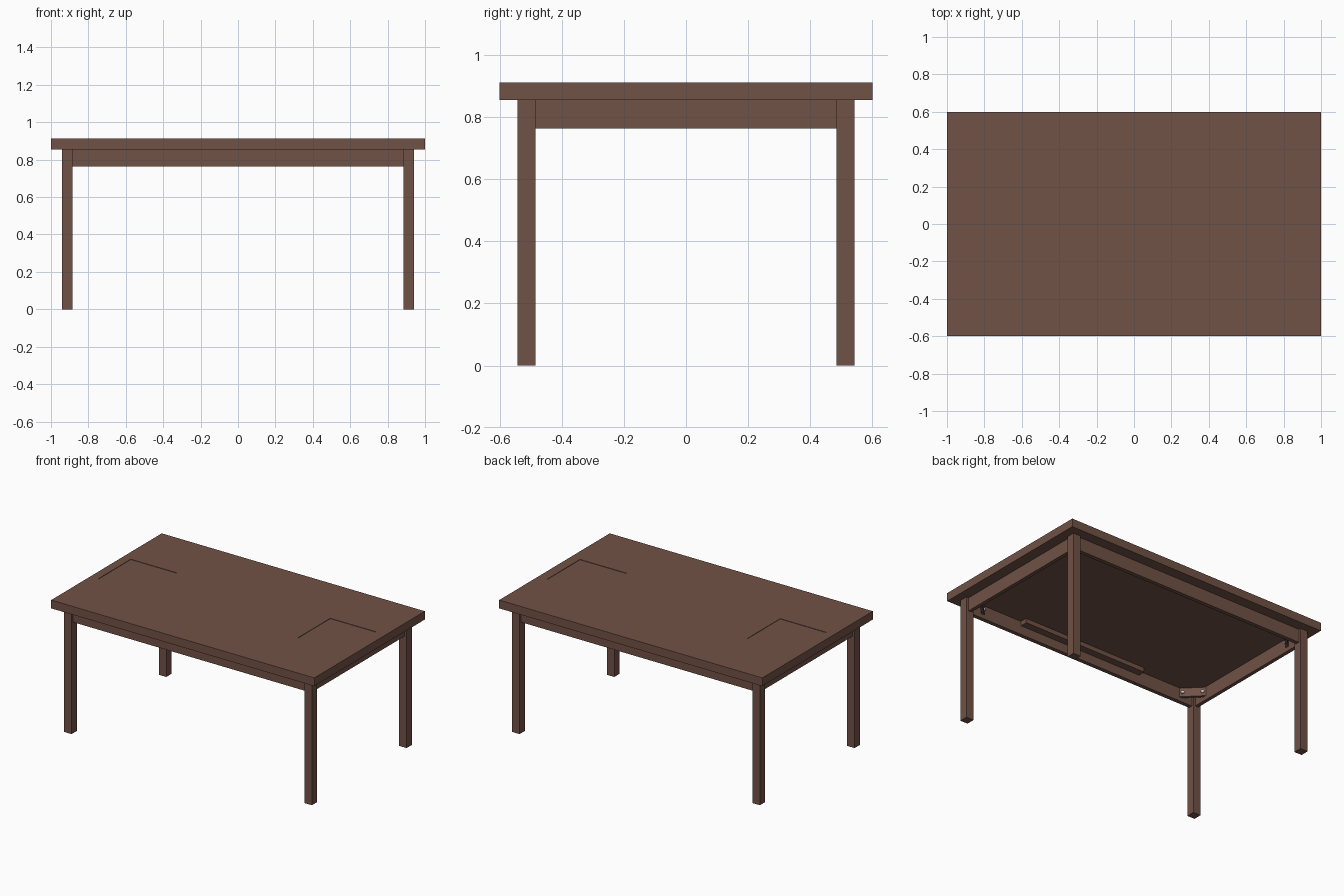
import bpy, bmesh, math
from mathutils import Vector, Matrix

if "Cube" in bpy.data.objects:
    bpy.data.objects.remove(bpy.data.objects["Cube"])

def material(name, col):
    m = bpy.data.materials.new(name)
    m.diffuse_color = (*col, 1)
    m.use_nodes = True
    m.node_tree.nodes["Principled BSDF"].inputs["Base Color"].default_value = m.diffuse_color
    return m

wood = material("brown_wood", (0.165, 0.085, 0.062))
steel = material("steel", (0.45, 0.5, 0.6))

def finish(name, bm, mat):
    me = bpy.data.meshes.new(name)
    bmesh.ops.recalc_face_normals(bm, faces=bm.faces)
    bm.to_mesh(me)
    bm.free()
    me.materials.append(mat)
    ob = bpy.data.objects.new(name, me)
    bpy.context.collection.objects.link(ob)
    return ob

def box(name, lo, hi, mat=wood, turn=None):
    bm = bmesh.new()
    lo, hi = Vector(lo), Vector(hi)
    bmesh.ops.create_cube(bm, size=1, matrix=Matrix.Translation((lo + hi) / 2) @ Matrix.Diagonal((*(hi - lo), 1)))
    if turn:
        bm.transform(turn)
    return finish(name, bm, mat)

# Table top with two shallow square insets
top = box("table_top", (-1, -0.6, 0.855), (1, 0.6, 0.912))
for side, x0, x1 in (("left", -0.94, -0.59), ("right", 0.577, 0.932)):
    cutter = box(side + "_inset_cutter", (x0, -0.18, 0.909), (x1, 0.178, 0.95))
    cutter.hide_render = True
    cutter.hide_viewport = True
    mod = top.modifiers.new(side + "_inset", 'BOOLEAN')
    mod.object = cutter
    mod.solver = 'EXACT'

# Aprons between the legs
for s, long_name, short_name in ((-1, "front_apron", "left_apron"), (1, "back_apron", "right_apron")):
    a, b = sorted((s * 0.500, s * 0.527))
    box(long_name, (-0.888, a, 0.763), (0.888, b, 0.855))
    a, b = sorted((s * 0.900, s * 0.925))
    box(short_name, (a, -0.487, 0.763), (b, 0.487, 0.855))

# Cleat under the top, inside the front apron
box("front_cleat", (-0.46, -0.5, 0.825), (0.49, -0.45, 0.855))

# Legs, each with a diagonal corner brace and two bolts
for sx, xn in ((-1, "left"), (1, "right")):
    for sy, yn in ((-1, "front"), (1, "back")):
        tag = f"{yn}_{xn}"
        x0, x1 = sorted((sx * 0.885, sx * 0.942))
        y0, y1 = sorted((sy * 0.485, sy * 0.543))
        box(tag + "_leg", (x0, y0, 0), (x1, y1, 0.855))
        # local +x points from the corner to the table centre
        turn = Matrix.Translation((sx * 0.842, sy * 0.442, 0.822)) @ Matrix.Rotation(math.atan2(-sy, -sx), 4, 'Z')
        box(tag + "_brace", (-0.018, -0.082, -0.03), (0, 0.082, 0.03), wood, turn)
        bm = bmesh.new()
        for y in (-0.062, 0.062):
            m = turn @ Matrix.Translation((0.003, y, 0)) @ Matrix.Rotation(math.pi / 2, 4, 'Y')
            bmesh.ops.create_cone(bm, cap_ends=True, segments=12, radius1=0.011, radius2=0.011, depth=0.01, matrix=m)
        finish(tag + "_bolts", bm, steel)
